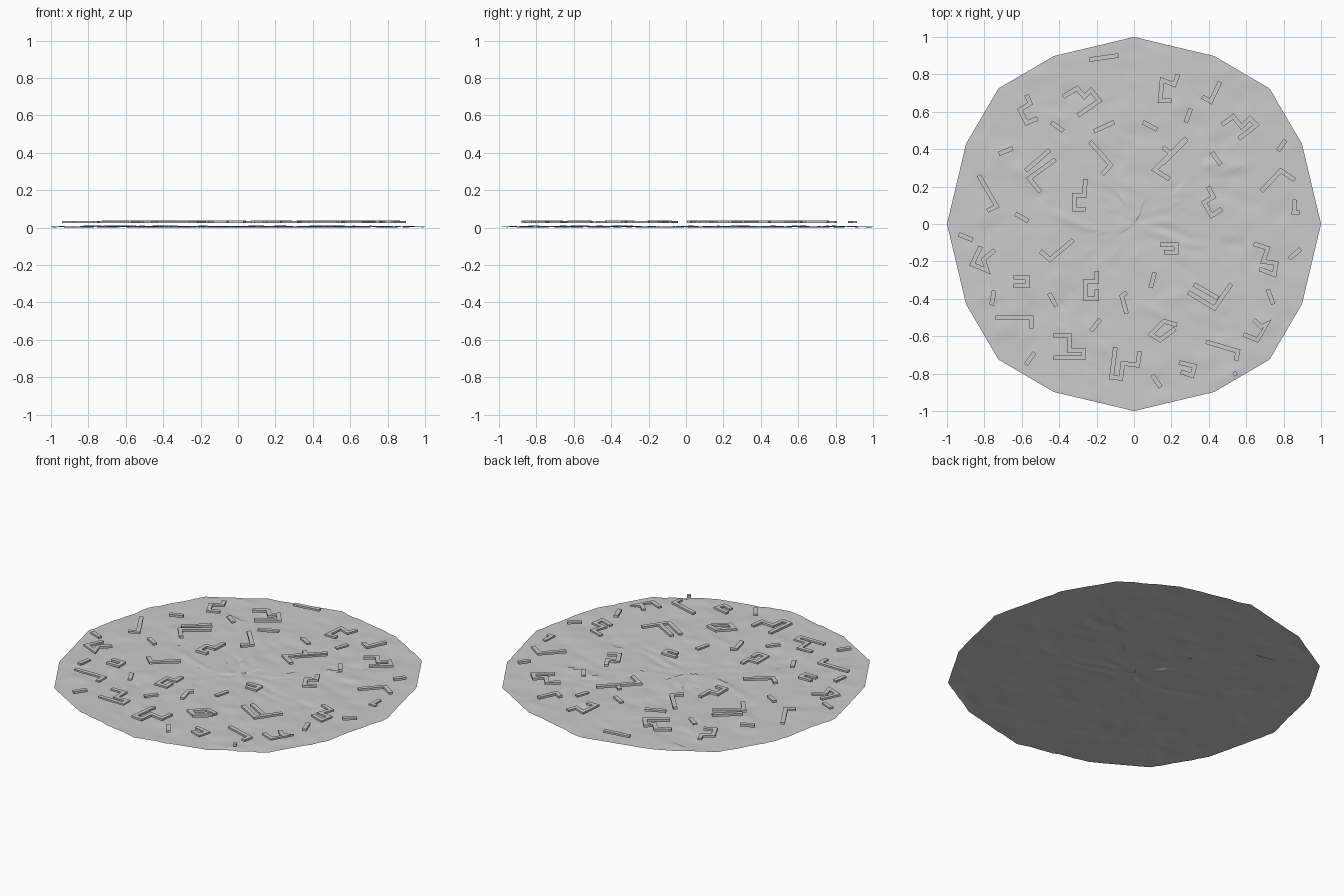
import bpy, bmesh, math, random
from mathutils import Vector, noise

random.seed(4)
WIDTH, BASE, TOP = 0.024, 0.024, 0.034


def finish(name, bm):
    me = bpy.data.meshes.new(name)
    bm.to_mesh(me)
    bm.free()
    ob = bpy.data.objects.new(name, me)
    bpy.context.collection.objects.link(ob)
    return ob


# Ground: sixteen-sided single sheet with faint elongated bumps
def ground_height(x, y):
    p = Vector((x * 6 - y * 3, y * 13 + x * 5, 2.0))
    return 0.005 + max(-0.005, min(0.006, 0.016 * (abs(noise.noise(p)) ** 2)
                                   * (1 if noise.noise(p * 0.5) > 0 else -1)))


rim = []
for q in range(4):
    for deg, r in ((0, 1.0), (25.5, 0.995), (45, 1.025), (64.5, 0.995)):
        a = math.radians(deg + 90 * q)
        rim.append(Vector((r * math.cos(a), r * math.sin(a), 0)))

bm = bmesh.new()
RINGS, SUB = 36, 10
edge = [rim[i].lerp(rim[(i + 1) % 16], j / SUB) for i in range(16) for j in range(SUB)]
rings = []
for k in range(1, RINGS + 1):
    pts = [p * (k / RINGS) for p in edge]
    rings.append([bm.verts.new((p.x, p.y, ground_height(p.x, p.y))) for p in pts])
center = bm.verts.new((0, 0, 0.005))
n = len(edge)
for i in range(n):
    j = (i + 1) % n
    bm.faces.new((center, rings[0][i], rings[0][j]))
    for a, b in zip(rings, rings[1:]):
        bm.faces.new((a[i], b[i], b[j], a[j]))
for f in bm.faces:
    f.smooth = True
finish("ground_disc", bm)


# Wall: mitred strip along a path, hovering just over the ground
def add_wall(bm, pts, width=WIDTH):
    pts = [Vector(p) for p in pts]
    dirs = [(b - a).normalized() for a, b in zip(pts, pts[1:])]
    top = TOP + random.uniform(0, 0.005)
    loops = []
    for i, p in enumerate(pts):
        d0, d1 = dirs[max(i - 1, 0)], dirs[min(i, len(dirs) - 1)]
        n0, n1 = Vector((-d0.y, d0.x)), Vector((-d1.y, d1.x))
        m = (n0 + n1).normalized()
        m *= width / 2 / max(0.45, m.dot(n0))
        loops.append([bm.verts.new((v.x, v.y, z)) for v, z in
                      ((p + m, BASE), (p - m, BASE), (p - m, top), (p + m, top))])
    for a, b in zip(loops, loops[1:]):
        for k in range(4):
            bm.faces.new((a[k], a[(k + 1) % 4], b[(k + 1) % 4], b[k]))
    bm.faces.new(loops[0][::-1])
    bm.faces.new(loops[-1])


def wall_group(name, paths):
    bm = bmesh.new()
    for path in paths:
        add_wall(bm, path)
    bmesh.ops.recalc_face_normals(bm, faces=bm.faces[:])
    return finish(name, bm)


# Straight pieces: centre x, centre y, angle, length
bars = [(-.16, .89, 8, .16), (-.41, .52, -35, .08), (-.16, .52, 25, .12),
        (.085, .525, -28, .085), (.29, .58, 70, .08), (.44, .35, -55, .08),
        (.79, .42, 55, .07), (-.685, .39, 22, .08), (-.6, .035, -30, .08),
        (-.9, -.07, -22, .08), (.86, -.16, 40, .08), (-.755, -.395, 80, .08),
        (-.435, -.405, -62, .08), (.1, -.3, 76, .085), (-.205, -.54, 52, .08),
        (.73, -.39, -70, .085), (-.555, -.72, 55, .08), (.12, -.84, -55, .08),
        (-.515, .34, 41, .17), (.215, .385, 45, .18), (.175, .395, -40, .05),
        (.385, -.36, -30, .15), (.54, -.8, 30, .02)]
paths = []
for x, y, deg, length in bars:
    c = Vector((x, y))
    d = Vector((math.cos(math.radians(deg)), math.sin(math.radians(deg)))) * length / 2
    paths.append((c - d, c + d))
wall_group("straight_walls", paths)

# Corner pieces
wall_group("corner_walls", [
    [(.365, .68), (.41, .655), (.46, .76)],
    [(-.235, .44), (-.125, .315), (-.17, .265)],
    [(-.83, .26), (-.735, .095), (-.785, .07)],
    [(.68, .175), (.785, .285), (.86, .235)],
    [(-.5, -.145), (-.45, -.19), (-.325, -.085)],
    [(-.04, -.48), (-.065, -.385), (-.04, -.365)],
    [(-.74, -.5), (-.55, -.5), (-.55, -.56)],
    [(.385, -.63), (.555, -.68), (.545, -.73)],
    [(.86, .13), (.855, .06), (.885, .06)],
    [(-.42, .345), (-.56, .245), (-.5, .17)],
    [(.28, .46), (.11, .29), (.19, .24)],
    [(.29, -.365), (.43, -.45), (.52, -.32)],
])

# Hooked and zigzag pieces on the back half
wall_group("back_hooked_walls", [
    [(.235, .8), (.215, .745), (.15, .77), (.14, .66), (.2, .66)],
    [(-.38, .68), (-.305, .725), (-.265, .68), (-.23, .715), (-.185, .66), (-.3, .58)],
    [(-.575, .69), (-.555, .645), (-.61, .61), (-.575, .54), (-.515, .565)],
    [(-.26, .24), (-.265, .155), (-.32, .155), (-.32, .08), (-.26, .08)],
    [(.47, .53), (.53, .575), (.575, .52), (.62, .565), (.655, .53), (.56, .455)],
    [(.395, .2), (.425, .145), (.375, .115), (.415, .045), (.47, .08)],
])

# Hooked and zigzag pieces on the front half
wall_group("front_hooked_walls", [
    [(-.82, -.12), (-.865, -.215), (-.785, -.25), (-.805, -.19), (-.745, -.14)],
    [(-.645, -.285), (-.57, -.285), (-.57, -.33), (-.645, -.33)],
    [(.14, -.11), (.225, -.11), (.225, -.15), (.16, -.15)],
    [(.64, -.105), (.715, -.13), (.69, -.2), (.76, -.21), (.75, -.27), (.67, -.24)],
    [(-.2, -.25), (-.2, -.31), (-.26, -.31), (-.26, -.4), (-.2, -.4), (-.2, -.35)],
    [(.23, -.54), (.16, -.52), (.09, -.59), (.14, -.62), (.22, -.56)],
    [(.64, -.51), (.68, -.55), (.715, -.53), (.66, -.62), (.585, -.59)],
    [(-.43, -.595), (-.345, -.595), (-.345, -.675), (-.27, -.675), (-.27, -.715), (-.43, -.715)],
    [(-.1, -.66), (-.12, -.82), (-.07, -.825), (-.06, -.745), (.02, -.755), (.03, -.68)],
    [(.24, -.74), (.325, -.76), (.31, -.81), (.25, -.79)],
])
